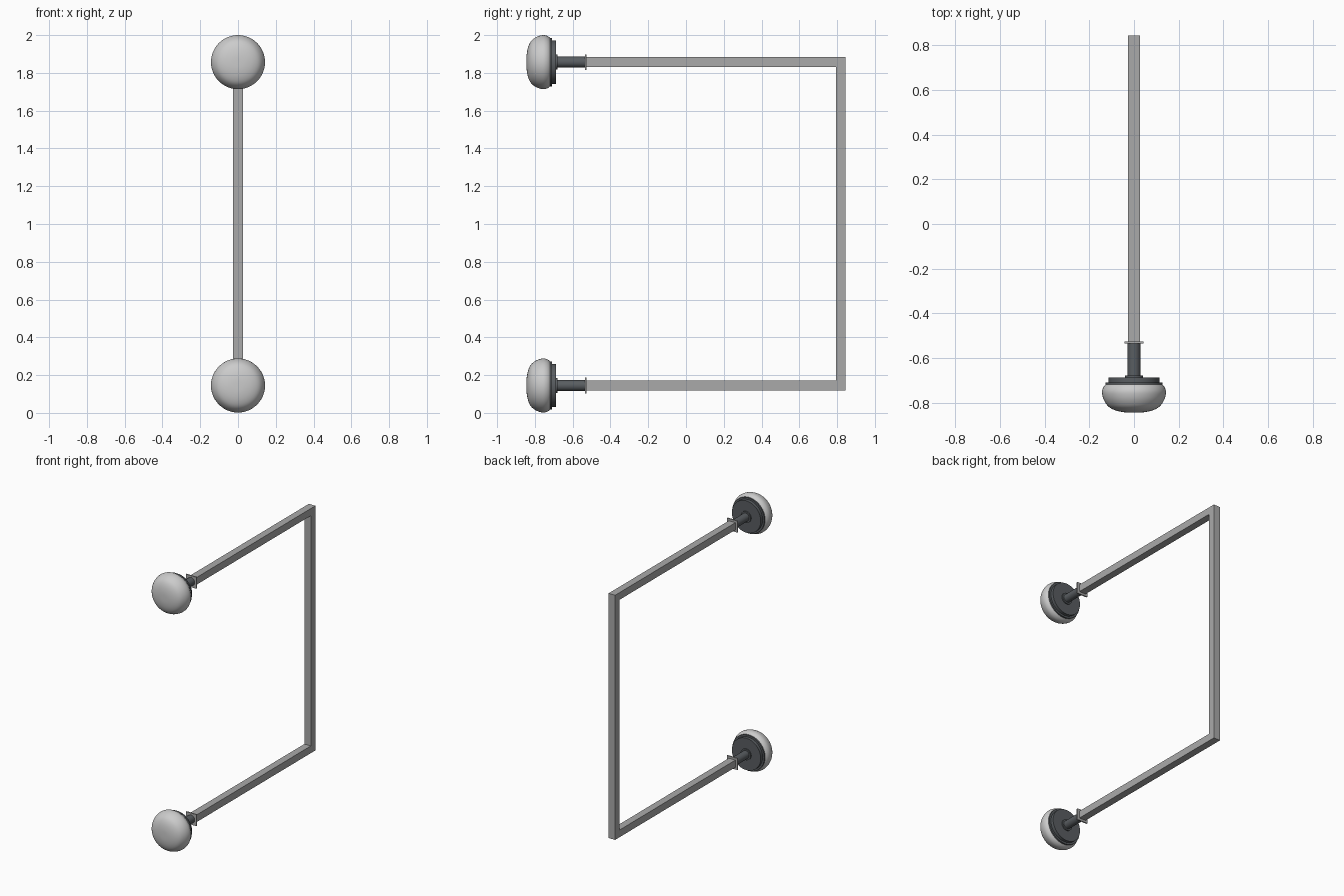
import bpy, bmesh, math
from mathutils import Matrix, Vector

if "Cube" in bpy.data.objects:
    bpy.data.objects.remove(bpy.data.objects["Cube"])

LOW, HIGH = 0.145, 1.857   # heights of the two arms


def material(name, colour):
    m = bpy.data.materials.new(name)
    m.diffuse_color = (*colour, 1)
    m.use_nodes = True
    m.node_tree.nodes["Principled BSDF"].inputs["Base Color"].default_value = m.diffuse_color
    return m


WHITE = material("white_glaze", (0.8, 0.81, 0.82))
DARK = material("dark_metal", (0.10, 0.11, 0.12))
STEEL = material("grey_steel", (0.40, 0.40, 0.40))


def finish(name, bm, mat, smooth=False):
    bmesh.ops.recalc_face_normals(bm, faces=bm.faces)
    me = bpy.data.meshes.new(name)
    bm.to_mesh(me)
    bm.free()
    ob = bpy.data.objects.new(name, me)
    bpy.context.collection.objects.link(ob)
    me.materials.append(mat)
    if smooth:
        bpy.ops.object.select_all(action='DESELECT')
        ob.select_set(True)
        bpy.context.view_layer.objects.active = ob
        bpy.ops.object.shade_smooth_by_angle(angle=math.radians(35))
    return ob


def lathe(name, profile, z, mat, seg=48):
    """Revolve (radius, y) points around a y-parallel axis at height z."""
    bm = bmesh.new()
    vs = [bm.verts.new((r, y, z)) for r, y in profile]
    es = [bm.edges.new(p) for p in zip(vs, vs[1:])]
    bmesh.ops.spin(bm, geom=vs + es, cent=(0, 0, z), axis=(0, 1, 0),
                   angle=2 * math.pi, steps=seg, use_duplicate=False)
    bmesh.ops.remove_doubles(bm, verts=bm.verts, dist=1e-5)
    return finish(name, bm, mat, True)


def spline(pts, n=5):
    """Smooth the profile with a Catmull-Rom curve."""
    p = [Vector(q) for q in pts]
    p = [Vector((-p[1].x, p[1].y))] + p + [p[-1] * 2 - p[-2]]
    out = []
    for a, b, c, d in zip(p, p[1:], p[2:], p[3:]):
        for i in range(n):
            t = i / n
            q = 0.5 * (2 * b + (c - a) * t + (2 * a - 5 * b + 4 * c - d) * t * t
                       + (3 * b - a - 3 * c + d) * t ** 3)
            out.append((max(q.x, 0), q.y))
    return out + [tuple(pts[-1])]


# U-shaped square bar frame
bm = bmesh.new()
h, front, back = 0.026, -0.53, 0.845
outline = [(front, HIGH + h), (back, HIGH + h), (back, LOW - h), (front, LOW - h),
           (front, LOW + h), (back - 2 * h, LOW + h),
           (back - 2 * h, HIGH - h), (front, HIGH - h)]
face = bm.faces.new([bm.verts.new((-h, y, z)) for y, z in outline])
ext = bmesh.ops.extrude_face_region(bm, geom=[face])
bmesh.ops.translate(bm, vec=(2 * h, 0, 0),
                    verts=[v for v in ext["geom"] if isinstance(v, bmesh.types.BMVert)])
finish("bar_frame", bm, STEEL)

dome = spline([(0, -0.845), (0.045, -0.843), (0.085, -0.834), (0.115, -0.817),
               (0.135, -0.788), (0.143, -0.757), (0.139, -0.735), (0.127, -0.718)])

for side, z in (("lower", LOW), ("upper", HIGH)):
    # rounded knob
    lathe(side + "_knob", dome + [(0, -0.718)], z, WHITE)
    # stepped dark backing disc with a small collar
    lathe(side + "_backing", [(0, -0.72), (0.128, -0.72), (0.128, -0.709), (0.115, -0.709),
                              (0.115, -0.687), (0.040, -0.687), (0.040, -0.679),
                              (0, -0.679)], z, DARK)
    # stem
    lathe(side + "_stem", [(0, -0.685), (0.029, -0.685), (0.029, -0.53), (0, -0.53)],
          z, DARK, 32)
    # thin square plate between stem and bar
    bm = bmesh.new()
    bmesh.ops.create_cube(bm, size=1, matrix=Matrix.Translation((0, -0.53, z))
                          @ Matrix.Diagonal((0.083, 0.009, 0.083, 1)))
    finish(side + "_plate", bm, STEEL)
